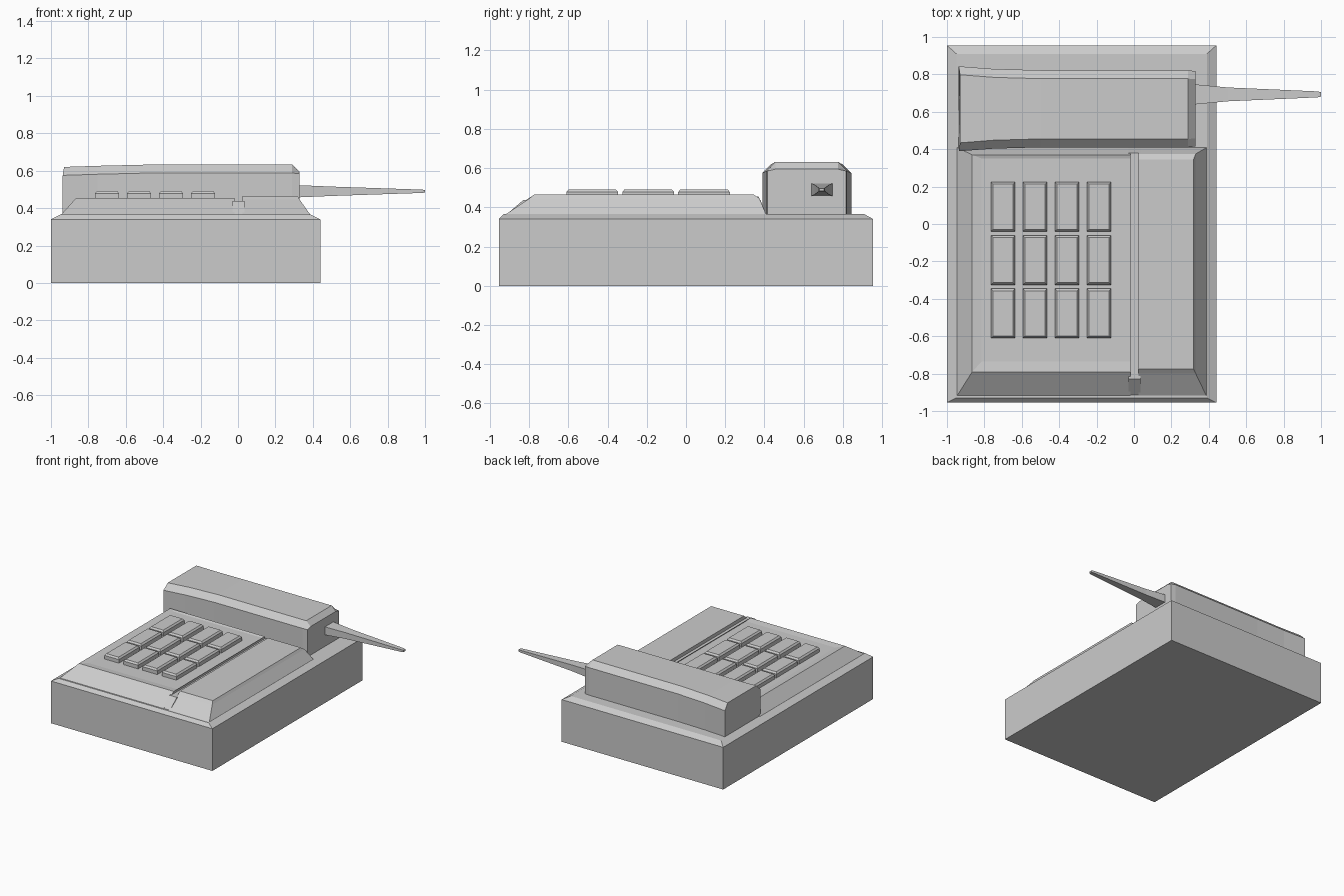
import bpy, bmesh

if "Cube" in bpy.data.objects:
    bpy.data.objects.remove(bpy.data.objects["Cube"])


def mesh_object(name, rings):
    """Loft a closed solid through rings that have equal point counts."""
    bm = bmesh.new()
    loops = [[bm.verts.new(p) for p in ring] for ring in rings]
    n = len(loops[0])
    for a, b in zip(loops, loops[1:]):
        for i in range(n):
            j = (i + 1) % n
            bm.faces.new((a[i], a[j], b[j], b[i]))
    bm.faces.new(loops[0][::-1])
    bm.faces.new(loops[-1])
    bmesh.ops.recalc_face_normals(bm, faces=bm.faces[:])
    me = bpy.data.meshes.new(name)
    bm.to_mesh(me)
    bm.free()
    ob = bpy.data.objects.new(name, me)
    bpy.context.collection.objects.link(ob)
    return ob


def stack(name, *levels):
    """Stack of horizontal rectangles (x0, x1, y0, y1, z)."""
    return mesh_object(name, [[(x0, y0, z), (x1, y0, z), (x1, y1, z), (x0, y1, z)]
                              for x0, x1, y0, y1, z in levels])


# base box with a shallow chamfered rim
stack("base",
      (-1, .44, -.955, .955, 0),
      (-1, .44, -.955, .955, .34),
      (-.95, .39, -.93, .91, .365))

# sloped keypad deck, with a slightly dished top
stack("keypad_deck",
      (-.95, -.02, -.925, .41, .36),
      (-.865, -.02, -.79, .37, .455),
      (-.815, -.02, -.735, .35, .449))

# floor of the groove between the two deck panels
stack("groove_floor",
      (-.03, .035, -.92, .41, .36),
      (-.03, .035, -.83, .38, .437))

# sloped side panel
stack("side_panel",
      (.025, .39, -.925, .41, .36),
      (.025, .33, -.80, .375, .445),
      (.025, .318, -.775, .345, .465))

# keys, four columns by three rows
for col in range(4):
    for row in range(3):
        x, y = -.70 + col * .171, -.478 + row * .285
        hx, hy, b = .065, .132, .011
        stack("key",
              (x - hx, x + hx, y - hy, y + hy, .44),
              (x - hx, x + hx, y - hy, y + hy, .478),
              (x - hx + b, x + hx - b, y - hy + b, y + hy - b, .491))


# handset: chamfered section lofted along x, flared at the far end
def section(x, x_top, half, top):
    y, c = .616, .045
    return [(x, y - half, .36), (x, y + half, .36),
            (x, y + half, top - c), (x_top, y + half - c, top),
            (x_top, y - half + c, top), (x, y - half, top - c)]


mesh_object("handset", [
    section(-.937, -.93, .227, .62),
    section(-.75, -.75, .213, .626),
    section(-.5, -.5, .206, .632),
    section(.29, .29, .206, .632),
    [(.328, y, z) for y, z in ((.415, .36), (.817, .36), (.817, .585),
                               (.775, .595), (.457, .595), (.415, .585))]])

# tapered antenna
mesh_object("antenna", [
    [(x, .693 - w, .49 - h), (x, .693 + w, .49 - h),
     (x, .693 + w, .49 + h), (x, .693 - w, .49 + h)]
    for x, w, h in ((.31, .055, .033), (.5, .037, .025),
                    (.98, .016, .009), (1, .012, .007))])
